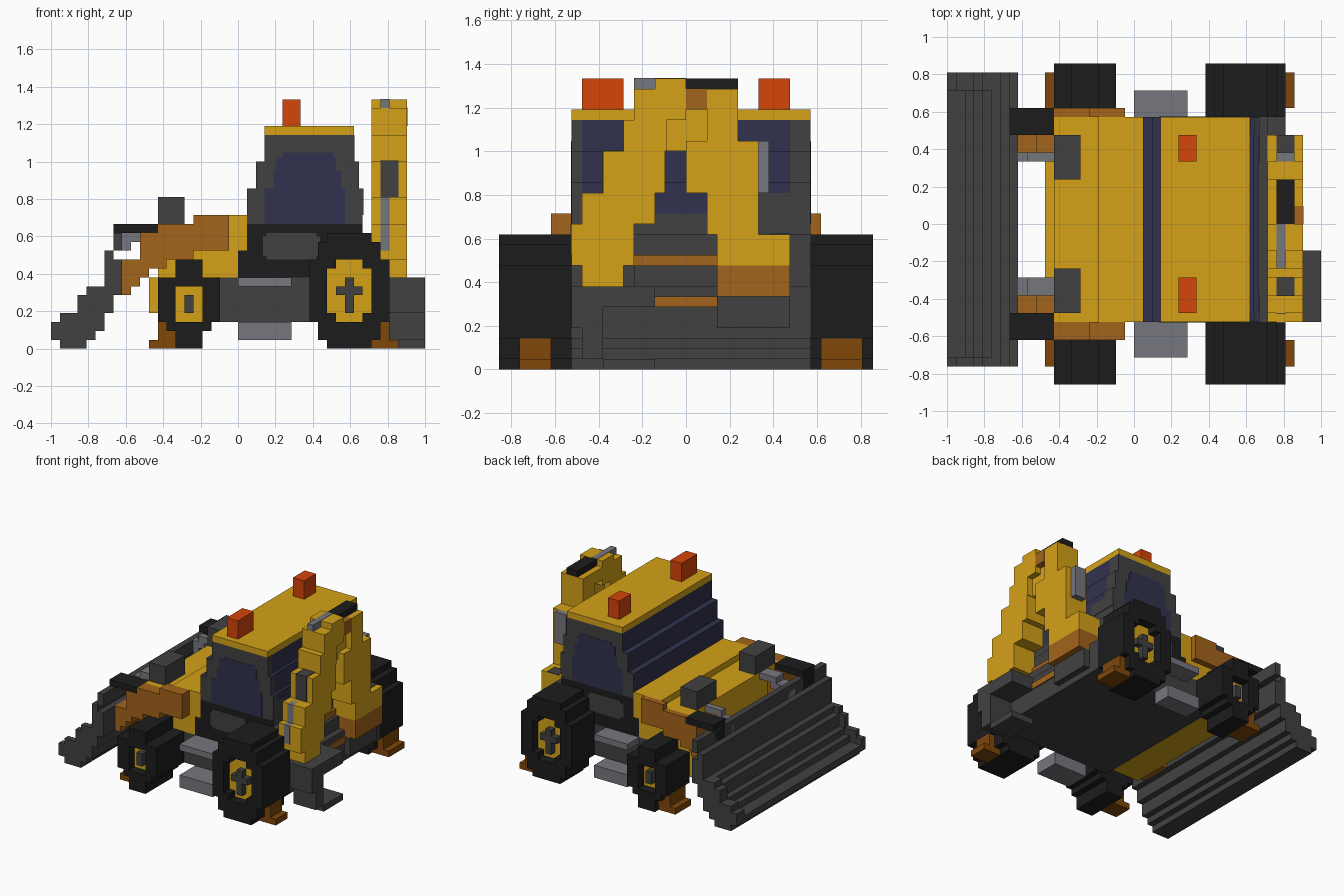
import bpy, bmesh
from mathutils import Matrix, Vector

if "Cube" in bpy.data.objects:
    bpy.data.objects.remove(bpy.data.objects["Cube"], do_unlink=True)

U = 1 / 21  # size of one building block


def material(name, r, g, b):
    m = bpy.data.materials.new(name)
    m.use_nodes = True
    m.diffuse_color = (r, g, b, 1)
    m.node_tree.nodes["Principled BSDF"].inputs["Base Color"].default_value = (r, g, b, 1)
    return m


YELLOW = material("yellow paint", 0.66, 0.36, 0.009)
BROWN = material("ochre brown", 0.365, 0.127, 0.011)
RUST = material("dark brown", 0.21, 0.063, 0.003)
BLACK = material("black rubber", 0.012, 0.012, 0.012)
DARK = material("dark grey", 0.053, 0.053, 0.053)
STEEL = material("light steel", 0.181, 0.181, 0.209)
GLASS = material("purple glass", 0.031, 0.031, 0.077)
ORANGE = material("orange lamp", 0.66, 0.06, 0.003)


def part(name, mats, boxes, rule=None):
    """One object from boxes (x0, x1, y0, y1, z0, z1) in block units."""
    bm = bmesh.new()
    for x0, x1, y0, y1, z0, z1 in boxes:
        centre = Vector((x0 + x1, y0 + y1, z0 + z1)) * U / 2
        size = Vector((x1 - x0, y1 - y0, z1 - z0)) * U
        bmesh.ops.create_cube(bm, size=1, matrix=Matrix.Translation(centre) @ Matrix.Diagonal(size.to_4d()))
    mats = mats if isinstance(mats, list) else [mats]
    bm.normal_update()
    if rule:
        for f in bm.faces:
            f.material_index = rule(f.normal, f.calc_center_median() / U)
    me = bpy.data.meshes.new(name)
    bm.to_mesh(me)
    bm.free()
    for m in mats:
        me.materials.append(m)
    ob = bpy.data.objects.new(name, me)
    bpy.context.collection.objects.link(ob)
    return ob


def rows_xz(rows, y0, y1):
    return [(a, b, y0, y1, z0, z1) for z0, z1, a, b in rows]


def rows_yz(rows, x0, x1):
    return [(x0, x1, a, b, z0, z1) for z0, z1, a, b in rows]


# Chassis and hood
part("chassis", DARK, [(-4, 17, -11, 12, 3, 8)])
part("hood", YELLOW, [(-4, 0, -11, 12, 8, 11), (-4, 1, -11, 12, 11, 15),
                      (-9, -4, -11, 12, 4, 14), (-10, -9, -11, 12, 4, 8)])

# Cab: glass wraps the front and back, grey sides and rear pillars
part("cab_base", [BLACK, DARK], [(0, 14, -11, 12, 8, 11), (1, 14, -11, 12, 11, 14)],
     lambda n, c: 1 if n.x > 0.5 else 0)
part("cab_rear_sill", DARK, [(14, 15, -11, 12, 8, 13)])
part("cab", [DARK, GLASS],
     [(1, 14, -11, 12, 14, 15), (1, 14, -11, 12, 15, 18), (2, 13.5, -11, 12, 18, 21), (3, 13, -11, 12, 21, 24)],
     lambda n, c: 1 if abs(n.y) < 0.5 and (c.x < 7 or c.z > 15.1) else 0)
rear_levels = [(15, 18, 14), (18, 21, 13.5), (21, 24, 13)]
part("rear_pillars", DARK,
     [(x, x + 0.1, y0, y1, z0, z1) for z0, z1, x in rear_levels for y0, y1 in ((-11, -10), (10, 12))]
     + [(14, 14.1, y0, y1, 15, 17) for y0, y1 in ((-10, -8), (7, 10))])
part("roof", YELLOW, [(3, 13, -11, 12, 24, 25)])
window = [(14, 18, 3, 12), (18, 20, 4, 11.6), (20, 21.5, 4.3, 11), (21.5, 22, 5, 10.7)]
door_panel = [(10, 10.4, 3.2, 8.8), (10.4, 12.6, 2.8, 9.2), (12.6, 13, 3.2, 8.8)]
for side, y0, y1 in (("right", -11.05, -11), ("left", 12, 12.05)):
    part(side + "_window", GLASS, rows_xz(window, y0, y1))
    part(side + "_door_panel", DARK, rows_xz(door_panel, y0, y1))
for side, y0, y1 in (("right", -10, -6), ("left", 7, 10)):
    part(side + "_roof_lamp", ORANGE, [(5, 7, y0, y1, 25, 28)])

# Side steps
for side, y0, y1 in (("right", -15, -11), ("left", 12, 15)):
    part(side + "_steps", STEEL, [(0, 6, y0, y1, 7, 8), (0, 6, y0, y1, 1, 3)])


def wheel(name, outline, hole, hub, inner, outer):
    """Stepped tyre with a recessed rim and raised hub; outer is the outside y."""
    s = 1 if outer > 0 else -1
    deep = outer - 2 * s
    fa, fb = sorted((deep, outer))
    hx0, hx1, hz0, hz1 = hole
    tyre = rows_xz(outline, *sorted((inner, deep)))
    for z0, z1, x0, x1 in outline:
        for a, b in ((z0, min(z1, hz0)), (max(z0, hz1), z1)):
            if b > a:
                tyre.append((x0, x1, fa, fb, a, b))
        a, b = max(z0, hz0), min(z1, hz1)
        if b > a:
            tyre += [(x0, hx0, fa, fb, a, b), (hx1, x1, fa, fb, a, b)]
    # corner blocks that round off the larger opening
    if hx1 - hx0 > 4:
        tyre += [(x, x + 1, fa, fb, z, z + 1) for x in (hx0, hx1 - 1) for z in (hz0, hz1 - 1)]
    part(name + "_tyre", BLACK, tyre)
    part(name + "_rim", YELLOW, [(hx0, hx1, *sorted((deep, deep + 0.5 * s)), hz0, hz1)])
    part(name + "_hub", DARK, rows_xz(hub, *sorted((deep, outer - 0.5 * s))))


small = [(0, 2, -7, -4), (2, 3, -8, -3), (3, 8, -9, -2), (8, 10, -7, -4)]
large = [(0, 1, 10, 15), (1, 3, 9, 16), (3, 10, 8, 17), (10, 12, 9, 16), (12, 13, 10, 15)]
for side, inner, outer in (("right", -11, -18), ("left", 12, 18)):
    wheel(side + "_front_wheel", small, (-7, -4, 3, 7), [(4, 6, -6, -5)], inner, outer)
    wheel(side + "_rear_wheel", large, (10, 15, 3, 10), [(4, 8, 12, 13), (6, 7, 11, 14)], inner, outer)

# Wheel chocks
for side, y0, y1 in (("right", -16, -13), ("left", 13, 17)):
    part(side + "_front_chock", RUST, [(-10, -7, y0, y1, 0, 1), (-9, -7, y0, y1, 1, 3)])
    part(side + "_rear_chock", RUST, [(15, 18, y0, y1, 0, 1), (14, 17, y0, y1, 1, 3)])

# Loader bucket: a stepped slanting blade between end plates
blade = [(0, 1, -20, -17), (1, 2, -21, -16), (2, 3, -19, -15), (3, 4, -18, -15), (4, 6, -17, -14),
         (6, 7, -16, -13), (7, 10, -15, -13), (10, 11, -15, -14), (11, 13, -14, -13)]
end_plate = [(2, 3, -21, -19), (3, 4, -20, -18), (4, 6, -18, -17), (6, 7, -17, -16)]
part("loader_bucket", DARK, rows_xz(blade, -16, 17))
part("loader_bucket_ends", DARK, rows_xz(end_plate, -16, -15) + rows_xz(end_plate, 15, 17))

# Loader arms with their links and rams
arm_upper = [(14, 15, -5, -1), (13, 14, -9, -1), (11, 13, -9, -1), (10, 11, -9, -5)]
arm_lower = [(10, 13, -11, -9), (9, 10, -13, -8), (8, 9, -13, -10), (7, 8, -13, -11), (6, 7, -13, -12)]
ram = [(13, 14, -12, -9), (12, 13, -13, -11), (11, 12, -14, -12)]
for side, s, body, ram_y in (("right", -1, -11, (-8, -6)), ("left", 1, 12, (7, 8))):
    def span(a, b):
        return sorted((s * a, s * b))
    part(side + "_loader_arm", BROWN,
         rows_xz(arm_upper, *sorted((body, 13 * s))) + rows_xz(arm_lower, *span(8, 13)))
    part(side + "_arm_link", BLACK, rows_xz([(13, 14, -14, -9), (11, 13, -14, -13)], *span(10, 13)))
    part(side + "_loader_ram", STEEL, rows_xz(ram, *ram_y))
    part(side + "_headlamp_box", DARK, [(-9, -6, *span(5, 10), 14, 17)])

# Backhoe boom and stick, an upside-down V, narrower where they meet
stick = [(8, 10, -10, -6), (10, 14, -11, -5), (14, 17, -10, -3), (17, 21, -8, -2), (21, 24, -6, -1.9),
         (24, 27, -5, 0), (27, 28, -3, 0)]
part("backhoe_stick", YELLOW, rows_yz(stick, 15, 19) + [(16, 18, -1.9, 0, 21, 24)])
boom = [(10, 13, 3, 10), (13, 17, 2, 7), (17, 22, 0, 7), (22, 25, 2, 5), (25, 27, 0, 5)]
part("backhoe_boom", YELLOW, rows_yz(boom, 15, 19) + [(16, 18, 0, 2, 22, 25)])
part("boom_pivot", BROWN, [(18, 19.05, 0, 2, 25, 27.05)])
part("boom_cap", BLACK, [(16, 18, 0, 5, 27, 28)])
part("stick_ram", STEEL, [(16, 17, -5, 0, 27, 28.05), (16, 17, -11.1, -10, 11, 14), (16, 17, -10.1, -8, 14, 17)])
part("stick_ram_sleeve", DARK, [(16, 18, -8.1, -6, 17, 21.1)])
part("boom_ram", STEEL, [(16, 18, 7, 8, 17, 22)])
part("boom_ram_sleeve", DARK, [(16, 18, 8, 10, 13, 13.1)])

# Backhoe mount
part("swing_mount", BROWN, [(15, 19, 3, 10, 7, 10), (14, 15.5, -5, 3, 10, 11), (16, 17.2, -3, 3, 6, 7)])
part("swing_base", DARK, [(15, 18, 3, 10, 4, 7), (14, 16, -5, 4, 7, 10)])

# Backhoe bucket, a curved shell open towards the left
shell = [(6, 8, -11, -3), (4, 6, -11, -8), (1, 4, -10, -8), (0, 1, -8, -3)]
part("backhoe_bucket", DARK, rows_yz(shell, 17, 21))
